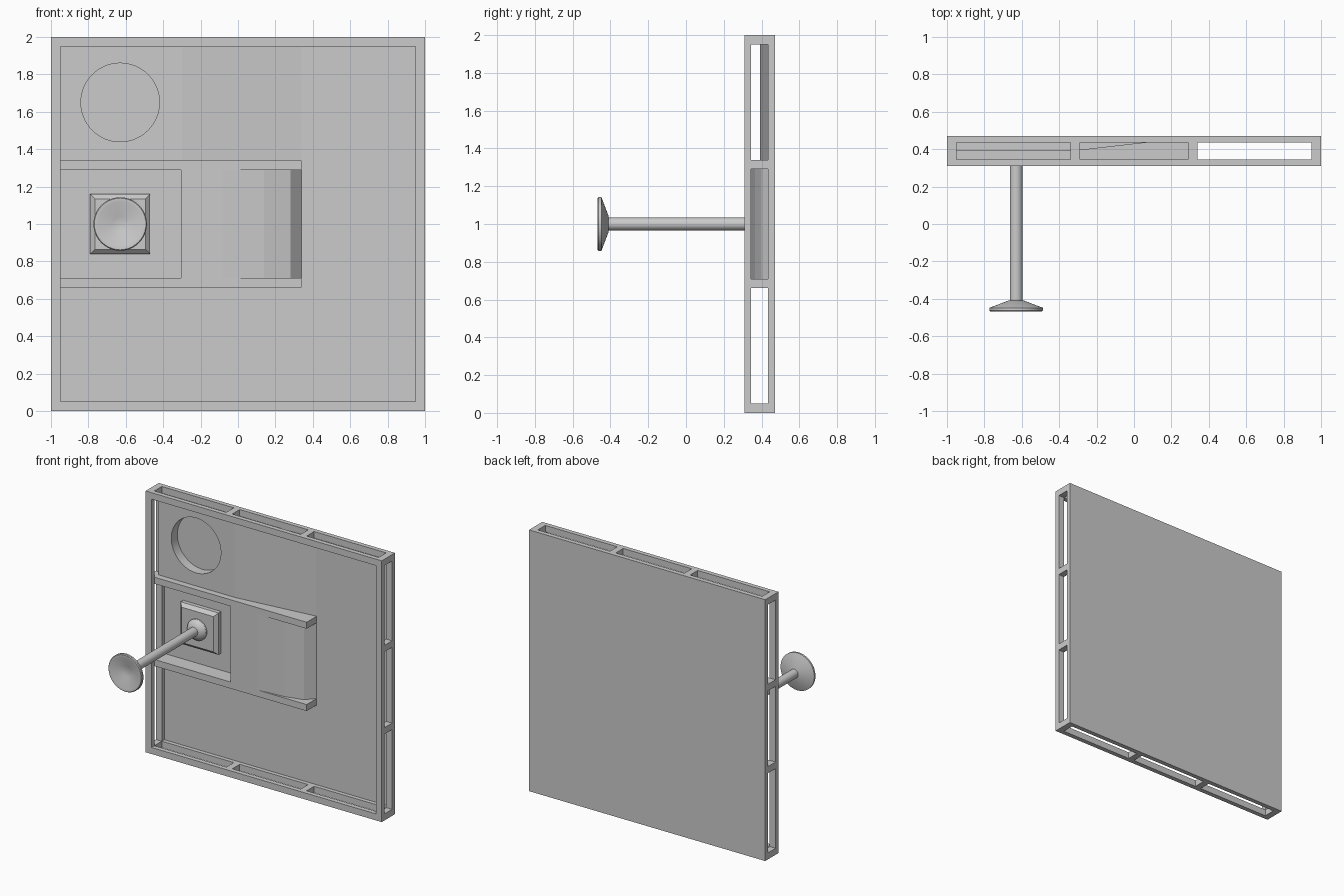
import bpy, bmesh, math
from mathutils import Matrix

if "Cube" in bpy.data.objects:
    bpy.data.objects.remove(bpy.data.objects["Cube"])

FRONT, INNER_F, INNER_B, SHEET, BACK = 0.31, 0.345, 0.435, 0.466, 0.47
W = 0.05            # bar width
PX, PZ = -0.63, 1.0  # plunger axis


def finish(name, bm):
    bmesh.ops.recalc_face_normals(bm, faces=bm.faces)
    me = bpy.data.meshes.new(name)
    bm.to_mesh(me)
    bm.free()
    ob = bpy.data.objects.new(name, me)
    bpy.context.collection.objects.link(ob)
    return ob


def boxes(name, ranges):
    """One object from (x0, x1, y0, y1, z0, z1) boxes."""
    bm = bmesh.new()
    for x0, x1, y0, y1, z0, z1 in ranges:
        m = Matrix.Translation(((x0 + x1) / 2, (y0 + y1) / 2, (z0 + z1) / 2))
        m = m @ Matrix.Diagonal((x1 - x0, y1 - y0, z1 - z0, 1))
        bmesh.ops.create_cube(bm, size=1, matrix=m)
    return finish(name, bm)


def prism(name, profile, z0, z1):
    """Extrude an (x, y) profile upward."""
    bm = bmesh.new()
    f = bm.faces.new([bm.verts.new((x, y, z0)) for x, y in profile])
    new = bmesh.ops.extrude_face_region(bm, geom=[f])["geom"]
    bmesh.ops.translate(bm, vec=(0, 0, z1 - z0),
                        verts=[v for v in new if isinstance(v, bmesh.types.BMVert)])
    return finish(name, bm)


def lathe(name, profile, steps=40):
    """Spin a (radius, y) profile round the plunger axis."""
    bm = bmesh.new()
    vs = [bm.verts.new((PX + r, y, PZ)) for r, y in profile]
    es = [bm.edges.new(p) for p in zip(vs, vs[1:])]
    bmesh.ops.spin(bm, geom=vs + es, cent=(PX, 0, PZ), axis=(0, 1, 0),
                   angle=math.tau, steps=steps)
    bmesh.ops.remove_doubles(bm, verts=bm.verts, dist=1e-4)
    ob = finish(name, bm)
    bpy.ops.object.select_all(action='DESELECT')
    ob.select_set(True)
    bpy.context.view_layer.objects.active = ob
    bpy.ops.object.shade_smooth_by_angle(angle=math.radians(30))
    return ob


# Front and back square rings
for name, y0, y1 in (("front_ring", FRONT, INNER_F), ("back_ring", INNER_B, BACK)):
    boxes(name, [(-1, 1, y0, y1, 0, W), (-1, 1, y0, y1, 2 - W, 2),
                 (-1, -1 + W, y0, y1, W, 2 - W), (1 - W, 1, y0, y1, W, 2 - W)])

# Short posts joining the rings: corners and thirds of every side
posts = []
for u in (-0.975, -0.315, 0.315, 0.975):
    for v in (-0.975, -0.315, 0.315, 0.975):
        if max(abs(u), abs(v)) > 0.9:
            posts.append((u - W / 2, u + W / 2, INNER_F, INNER_B,
                          1 + v - W / 2, 1 + v + W / 2))
boxes("ring_posts", posts)

# Back sheet
boxes("back_sheet", [(-1 + W, 1 - W, SHEET, BACK, W, 2 - W)])

# Two rails across the middle
boxes("rails", [(-0.95, 0.34, INNER_F, SHEET, z, z + W) for z in (0.66, 1.29)])

# Rounded hump between the rails
prism("hump", [(-0.305, INNER_F), (-0.08, INNER_F), (0.14, 0.364), (0.28, 0.4),
               (0.34, SHEET), (-0.305, SHEET)], 0.71, 1.29)

# Upper ramp with a round well
ramp = prism("upper_ramp", [(-0.95, 0.393), (-0.3, 0.393), (0.34, SHEET),
                            (-0.95, SHEET)], 1.34, 1.95)
bm = bmesh.new()
bmesh.ops.create_cone(bm, cap_ends=True, segments=64, radius1=0.21, radius2=0.21, depth=0.4,
                      matrix=Matrix.Translation((-0.63, 0.43, 1.65)) @ Matrix.Rotation(math.pi / 2, 4, 'X'))
cutter = finish("well_cutter", bm)
cutter.hide_render = True
cutter.hide_set(True)
cut = ramp.modifiers.new("well", 'BOOLEAN')
cut.operation, cut.object, cut.solver = 'DIFFERENCE', cutter, 'EXACT'

# Plunger base plate with bevelled front
boxes("plunger_base", [(PX - 0.16, PX + 0.16, 0.435, SHEET, PZ - 0.16, PZ + 0.16)])
bm = bmesh.new()
bmesh.ops.create_cone(bm, cap_ends=True, segments=4, radius1=0.16 * math.sqrt(2),
                      radius2=0.135 * math.sqrt(2), depth=0.025,
                      matrix=Matrix.Translation((PX, 0.4225, PZ))
                      @ Matrix.Rotation(math.pi / 2, 4, 'X') @ Matrix.Rotation(math.pi / 4, 4, 'Z'))
finish("plunger_base_bevel", bm)

# Collar, rod and dished knob
lathe("collar", [(0.08, 0.412), (0.08, 0.4), (0.07, 0.385), (0.05, 0.37), (0.034, 0.365)])
lathe("rod", [(0.034, 0.41), (0.034, -0.41)])
lathe("knob", [(0, -0.409), (0.04, -0.409), (0.143, -0.448), (0.143, -0.462), (0.138, -0.468),
               (0.119, -0.468), (0.04, -0.437), (0, -0.435)])
